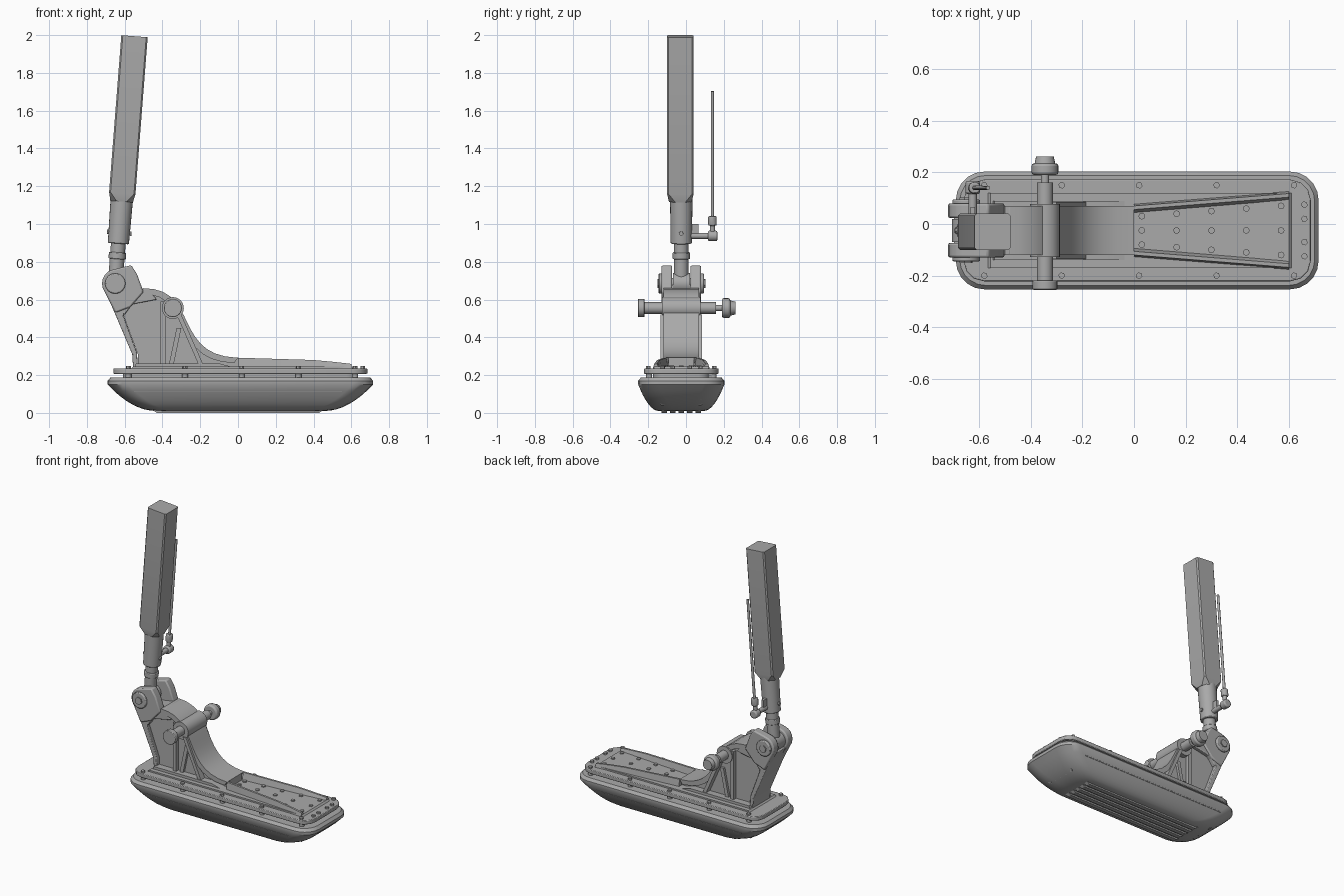
import bpy, bmesh, math
from mathutils import Vector

default_cube = bpy.data.objects.get("Cube")
if default_cube:
    bpy.data.objects.remove(default_cube, do_unlink=True)

CENTRE = -0.025          # middle of the foot in y
DECK = 0.235             # top of the deck plate
HALF = 0.095             # half width of the ankle housing
UP, LEFT = Vector((0, 0, 1)), Vector((0, 1, 0))
PIVOT = Vector((-0.65, CENTRE, 0.685))
AXLE = Vector((-0.345, CENTRE, 0.555))
LEAN = Vector((0.078, 0, 1)).normalized()
ACROSS = LEFT.cross(LEAN)
SIDES = (-1, 1)

grey = bpy.data.materials.new("plain_grey")
grey.use_nodes = True
colour = (0.4, 0.4, 0.4, 1)
grey.diffuse_color = colour
grey.node_tree.nodes["Principled BSDF"].inputs["Base Color"].default_value = colour


def loft(name, rings, bevel=0):
    """Skin a row of equal-length point rings and cap both ends."""
    mesh_builder = bmesh.new()
    loops = [[mesh_builder.verts.new(point) for point in ring] for ring in rings]
    for lower, upper in zip(loops, loops[1:]):
        for i in range(len(lower)):
            mesh_builder.faces.new((lower[i - 1], lower[i], upper[i], upper[i - 1]))
    mesh_builder.faces.new(loops[0])
    mesh_builder.faces.new(loops[-1])
    bmesh.ops.recalc_face_normals(mesh_builder, faces=mesh_builder.faces)
    mesh = bpy.data.meshes.new(name)
    mesh_builder.to_mesh(mesh)
    mesh_builder.free()
    part = bpy.data.objects.new(name, mesh)
    bpy.context.collection.objects.link(part)
    mesh.materials.append(grey)
    if bevel:
        modifier = part.modifiers.new("bevel", "BEVEL")
        modifier.width, modifier.segments, modifier.limit_method = bevel, 2, "ANGLE"
    bpy.ops.object.select_all(action="DESELECT")
    part.select_set(True)
    bpy.context.view_layer.objects.active = part
    bpy.ops.object.shade_smooth_by_angle(angle=math.radians(32))


def side_prism(name, outline, near, far, bevel=0):
    """Push an (x, z) outline through y, measured from the foot's middle."""
    loft(name, [[(x, CENTRE + y, z) for x, z in outline] for y in (near, far)], bevel)


def rod(name, start, axis, length, radius, tip=None, sides=24, bevel=0):
    axis = axis.normalized()
    u = axis.orthogonal().normalized()
    v = axis.cross(u)
    directions = [u * math.cos(math.tau * i / sides) + v * math.sin(math.tau * i / sides)
                  for i in range(sides)]
    ends = ((start, radius), (start + axis * length, tip or radius))
    loft(name, [[middle + way * size for way in directions] for middle, size in ends], bevel)


def stud(name, x, y, z, sides=6):
    rod(name, Vector((x, CENTRE + y, z)), UP, 0.012, 0.013, sides=sides)


def plan(inset, z, width, corner, steps=5):
    """Long rounded outline; inset shortens both ends."""
    back, front = -0.69 + inset, 0.715 - inset
    points = []
    for quarter in range(4):
        for i in range(steps + 1):
            angle = math.pi / 2 * (quarter + i / steps)
            end = front - corner if quarter in (0, 3) else back + corner
            side = 1 if quarter < 2 else -1
            points.append((end + corner * math.cos(angle),
                           CENTRE + side * (width - corner) + corner * math.sin(angle), z))
    return points


def bezier(a, b, c, d, steps=14):
    a, b, c, d = map(Vector, (a, b, c, d))
    curve = []
    for i in range(steps + 1):
        t = i / steps
        s = 1 - t
        curve.append(tuple(a * s**3 + b * 3 * s * s * t + c * 3 * s * t * t + d * t**3))
    return curve


# Cushioned sole: a bowl that flares towards a rolled lip
LIP = 0.228
bowl = []
for i in range(9):
    rise = i / 8
    shrink = 1 - rise
    bowl.append(plan(0.26 * shrink, 0.01 + 0.14 * rise**2, LIP - 0.11 * shrink, 0.11))
bowl.append(plan(0, 0.17, LIP, 0.11))
bowl.append(plan(0.015, 0.188, LIP - 0.015, 0.1))
loft("sole", bowl)

# Long tread ribs below, rub strips along the flanks
for i in range(-2, 3):
    y = i * 0.045
    side_prism("tread_rib", [(-0.43, 0), (0.43, 0), (0.46, 0.02), (-0.46, 0.02)], y - 0.014, y + 0.014)
for side in SIDES:
    rod("rub_strip", Vector((-0.55, CENTRE + side * 0.208, 0.115)), Vector((1, 0, 0)), 1.1, 0.006, sides=8)

# Tread lugs following the bowl at toe and heel
for end in SIDES:
    for rise in (0.5, 0.7, 0.9):
        reach = 0.7 - 0.26 * (1 - rise)
        for i in range(-2, 3):
            spot = Vector((end * reach + 0.012, CENTRE + i * 0.05, 0.01 + 0.14 * rise**2))
            outward = Vector((end, 0, -1))
            rod("tread_lug", spot - outward * 0.02, outward, 0.026, 0.018, 0.013, 6)

# Deck plate on spacers, with bolts around its edge
loft("deck_core", [plan(0.08, z, 0.15, 0.06) for z in (0.18, 0.21)])
loft("deck_plate", [plan(0.03, z, 0.197, 0.08, 3) for z in (0.207, DECK)], 0.004)
side_prism("foot_flange", [(-0.565, DECK), (0.61, DECK), (0.6, 0.245), (-0.555, 0.245)], -0.145, 0.145)
for side in SIDES:
    for i in range(-2, 3):
        x = 0.02 + i * 0.3
        rod("spacer", Vector((x, CENTRE + side * 0.17, 0.18)), UP, 0.03, 0.016, sides=12)
        stud("deck_bolt", x, side * 0.175, DECK)
    for y in (0.045, 0.1):
        stud("toe_bolt", 0.66, side * y, DECK)

# Open toe tray: low walls that spread and fall away forward
for side in SIDES:
    wall = []
    for i in range(7):
        x = i * 0.1
        spread = HALF + x * 0.08
        top = 0.292 - x * 0.03 - 0.1 * max(0, x - 0.4) ** 1.2
        wall.append([(x, CENTRE + side * (spread + out), z) for out, z in
                     ((0.008, DECK), (0, top), (-0.014, top), (-0.028, DECK))])
    loft("tray_wall", wall)
for row in range(5):
    for column in (-1, 0, 1):
        stud("tray_bolt", 0.03 + row * 0.135, column * (0.055 + row * 0.01), 0.24, sides=8)

# Ankle housing: narrow core inside a swept saddle rim
saddle = bezier((-0.5, 0.66), (-0.2, 0.66), (-0.35, 0.3), (0, 0.292))
side_prism("ankle_core", saddle + [(0, DECK), (-0.53, DECK), (-0.53, 0.31), (-0.63, 0.58)], -0.068, 0.068)
underside = [(x - 0.02, max(z - 0.028, DECK)) for x, z in reversed(saddle)]
side_prism("saddle_rim", saddle + underside, -HALF, HALF)
side_prism("heel_strut", [(-0.7, 0.64), (-0.56, 0.31), (-0.555, DECK), (-0.53, DECK),
                          (-0.535, 0.32), (-0.605, 0.51), (-0.6, 0.68)], -HALF, HALF, 0.005)
side_prism("shoulder", [(-0.66, 0.54), (-0.6, 0.52), (-0.56, 0.575), (-0.43, 0.6), (-0.48, 0.66), (-0.6, 0.64)],
           -HALF, HALF, 0.005)
side_prism("ankle_foot", [(-0.55, DECK), (0, DECK), (-0.1, 0.262), (-0.54, 0.262)], -0.115, 0.115)
for name, foot, head, height, half in (("upright_rib", -0.41, -0.41, 0.59, HALF),
                                       ("middle_rib", -0.37, -0.325, 0.45, 0.085),
                                       ("front_rib", -0.2, -0.325, 0.52, 0.11)):
    side_prism(name, [(foot, DECK), (foot + 0.025, DECK), (head + 0.025, height), (head, height)], -half, half)

# Clevis lugs with pivot pin and bolts
lug = []
for i in range(7):
    angle = math.radians(100 + i * 20)
    lug.append((PIVOT.x + 0.07 * math.cos(angle), PIVOT.z + 0.075 * math.sin(angle)))
lug += [(-0.65, 0.53), (-0.57, 0.56), (-0.5, 0.64), (-0.535, 0.735), (-0.565, 0.782)]
for side in SIDES:
    outward = LEFT * side
    side_prism("clevis_lug", lug, side * 0.048, side * 0.105, 0.008)
    rod("pivot_boss", PIVOT + outward * 0.1, outward, 0.02, 0.054, bevel=0.006)
    rod("pivot_bolt", PIVOT + outward * 0.115, outward, 0.012, 0.026, sides=6)
rod("pivot_pin", PIVOT - LEFT * 0.1, LEFT, 0.2, 0.03)

# Cross axle: flat end cap on the right, bumper knob on the left
rod("axle_boss", AXLE - LEFT * 0.103, LEFT, 0.206, 0.058)
rod("axle_shaft", AXLE - LEFT * 0.2, LEFT, 0.385, 0.031)
rod("axle_cap", AXLE - LEFT * 0.23, LEFT, 0.036, 0.048, bevel=0.004)
rod("axle_neck", AXLE, LEFT, 0.25, 0.016)
rod("bumper_knob", AXLE + LEFT * 0.215, LEFT, 0.045, 0.052, bevel=0.01)
rod("bumper_cap", AXLE + LEFT * 0.25, LEFT, 0.037, 0.042, 0.034)

# Leaning shank: eye, stem and sleeve
rod("shank_eye", PIVOT - LEFT * 0.045, LEFT, 0.09, 0.055)
rod("shank_stem", PIVOT, LEAN, 0.25, 0.039)
rod("stem_collar", PIVOT + LEAN * 0.13, LEAN, 0.035, 0.046, bevel=0.004)
rod("shank_sleeve", PIVOT + LEAN * 0.212, LEAN, 0.27, 0.056, 0.06, bevel=0.005)
for side in SIDES:
    rod("sleeve_bolt", PIVOT + LEAN * 0.27 + ACROSS * side * 0.045, ACROSS * side, 0.02, 0.012, sides=6)


def square(distance, half, cut):
    """Square section with cut corners, set across the leaning axis."""
    corner_pairs = [(half, half - cut), (half - cut, half)]
    points = []
    for a, b in ((1, 1), (-1, 1), (-1, -1), (1, -1)):
        for p, q in corner_pairs[::a * b]:
            points.append(PIVOT + LEAN * distance + ACROSS * a * p + LEFT * (b * q - 0.005))
    return points


# Square shaft, chamfered where it meets the sleeve
loft("shaft", [square(0.435, 0.06, 0.034), square(0.48, 0.07, 0.008), square(1.313, 0.07, 0.008)])

# Slim control rod on a side bracket
joint = Vector((-0.625, 0.14, 0.937))
rod("rod_bracket", joint - LEFT * 0.14, LEFT, 0.14, 0.016, sides=16)
rod("ball_joint", joint - LEFT * 0.024, LEFT, 0.05, 0.028, sides=16, bevel=0.008)
side_prism("bracket_gusset", [(-0.634, 0.93), (-0.616, 0.93), (-0.616, 1), (-0.634, 1)], 0.03, 0.09)
rod("rod_end", joint, LEAN, 0.07, 0.014, sides=12)
rod("rod_socket", joint + LEAN * 0.055, LEAN, 0.05, 0.023, sides=12, bevel=0.005)
rod("control_rod", joint + LEAN * 0.1, LEAN, 0.668, 0.009, 0.008, 12)
